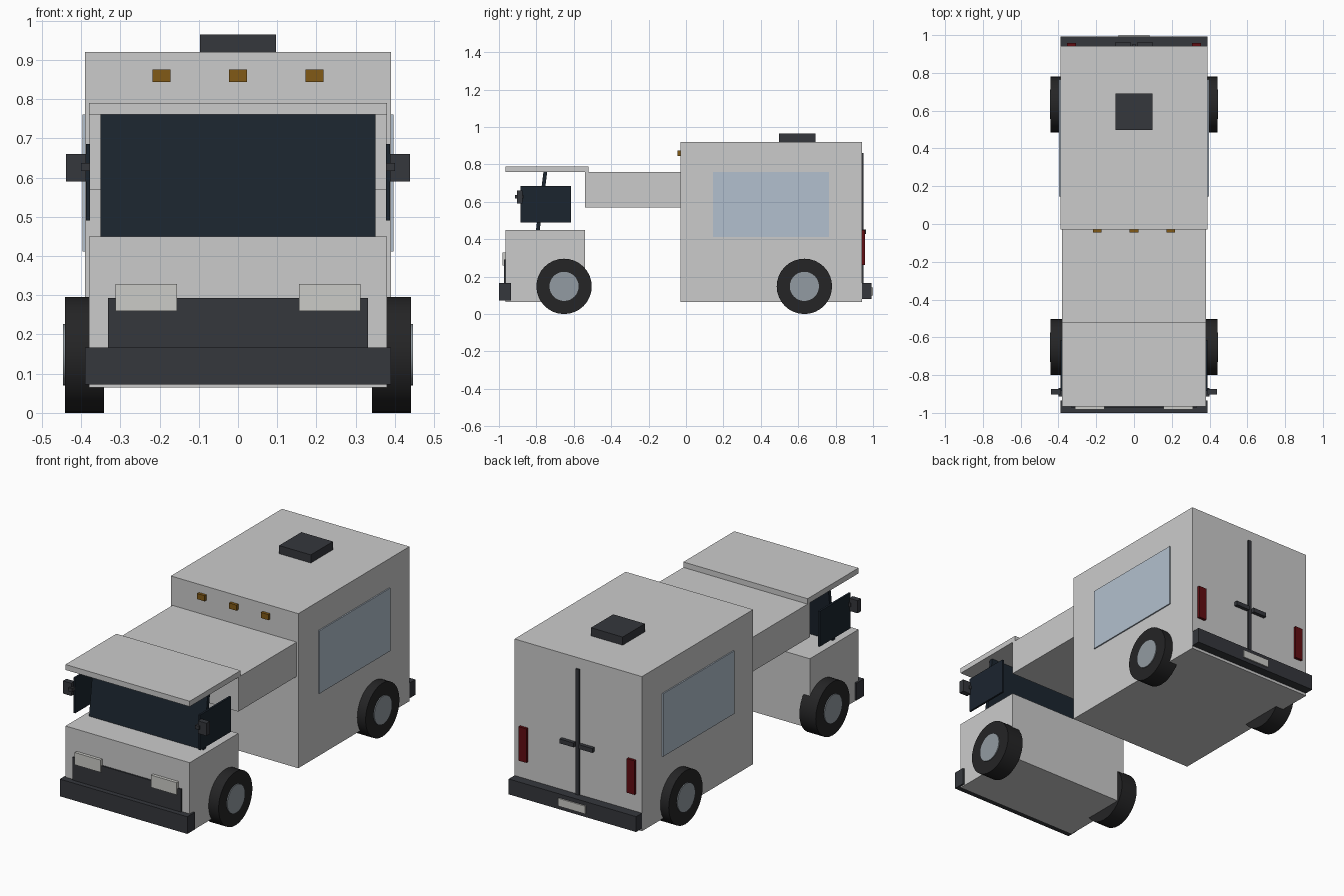
import bpy, math

if "Cube" in bpy.data.objects:
    bpy.data.objects.remove(bpy.data.objects["Cube"])

def mat(name, r, g, b):
    m = bpy.data.materials.new(name)
    m.diffuse_color = (r, g, b, 1)
    m.use_nodes = True
    m.node_tree.nodes["Principled BSDF"].inputs["Base Color"].default_value = m.diffuse_color
    return m

dark = mat("dark_trim", 0.035, 0.038, 0.045)
glass = mat("dark_glass", 0.011, 0.018, 0.028)
pale_glass = mat("pale_glass", 0.45, 0.53, 0.62)
rubber = mat("rubber", 0.018, 0.018, 0.019)
steel = mat("steel", 0.29, 0.33, 0.36)
amber = mat("amber", 0.22, 0.1, 0.008)
red = mat("red", 0.12, 0.004, 0.006)
lamp = mat("lamp", 0.6, 0.6, 0.57)

def box(name, x, y, z, material=None):
    """Box from (min, max) ranges."""
    bpy.ops.mesh.primitive_cube_add(size=1, location=[(a + b) / 2 for a, b in (x, y, z)])
    o = bpy.context.object
    o.name = name
    o.scale = [b - a for a, b in (x, y, z)]
    bpy.ops.object.transform_apply(location=False, rotation=False, scale=True)
    if material:
        o.data.materials.append(material)
    return o

def pair(name, x, y, z, material=None):
    """Mirrored boxes on both sides."""
    box(name + "_right", x, y, z, material)
    box(name + "_left", (-x[1], -x[0]), y, z, material)

def disc(name, x, y, z, r, depth, material):
    bpy.ops.mesh.primitive_cylinder_add(vertices=32, radius=r, depth=depth,
                                        location=(x, y, z), rotation=(0, math.pi / 2, 0))
    o = bpy.context.object
    o.name = name
    o.data.materials.append(material)
    bpy.ops.object.shade_smooth_by_angle(angle=math.radians(30))

# Main bodywork
box("rear_body", (-0.39, 0.39), (-0.03, 0.942), (0.065, 0.92))
box("lower_cab", (-0.38, 0.38), (-0.965, -0.54), (0.065, 0.45))
box("upper_cab_bridge", (-0.38, 0.38), (-0.54, -0.03), (0.57, 0.76))
box("cab_roof", (-0.38, 0.38), (-0.965, -0.52), (0.76, 0.79))

# Raked windshield, sheared back at the top
shield = box("windshield", (-0.35, 0.35), (-0.782, -0.762), (0.45, 0.76), glass)
for v in shield.data.vertices:
    v.co.y += 0.02 if v.co.z > 0 else -0.02

# Side glass and mirrors
pair("cab_window", (0.377, 0.388), (-0.885, -0.615), (0.49, 0.685), glass)
pair("mirror_arm", (0.377, 0.40), (-0.913, -0.868), (0.617, 0.637), dark)
pair("mirror", (0.388, 0.439), (-0.903, -0.873), (0.59, 0.66), dark)
pair("body_window", (0.385, 0.397), (0.145, 0.765), (0.412, 0.76), pale_glass)

# Front end
box("front_bumper", (-0.39, 0.39), (-1.0, -0.935), (0.072, 0.167), dark)
box("grille", (-0.332, 0.332), (-0.973, -0.96), (0.12, 0.293), dark)
pair("headlight", (0.155, 0.312), (-0.982, -0.96), (0.26, 0.328), lamp)
for i in (-1, 0, 1):
    c = i * 0.195
    box("marker_light", (c - 0.023, c + 0.023), (-0.046, -0.028), (0.844, 0.875), amber)

# Roof vent
box("roof_vent", (-0.097, 0.097), (0.498, 0.692), (0.915, 0.965), dark)

# Rear end
box("rear_bumper", (-0.39, 0.39), (0.94, 0.993), (0.08, 0.165), dark)
box("plate", (-0.083, 0.083), (0.985, 1.0), (0.1, 0.143), lamp)
box("door_seam", (-0.01, 0.01), (0.935, 0.95), (0.12, 0.86), dark)
pair("door_handle", (0.015, 0.1), (0.935, 0.962), (0.428, 0.452), dark)
pair("tail_light", (0.307, 0.355), (0.935, 0.957), (0.262, 0.45), red)

# Wheels with hubs
for end, y in (("front", -0.652), ("rear", 0.633)):
    for side, s in (("right", 1), ("left", -1)):
        disc(f"{end}_tyre_{side}", s * 0.391, y, 0.148, 0.148, 0.1, rubber)
        disc(f"{end}_hub_{side}", s * 0.395, y, 0.148, 0.078, 0.102, steel)
